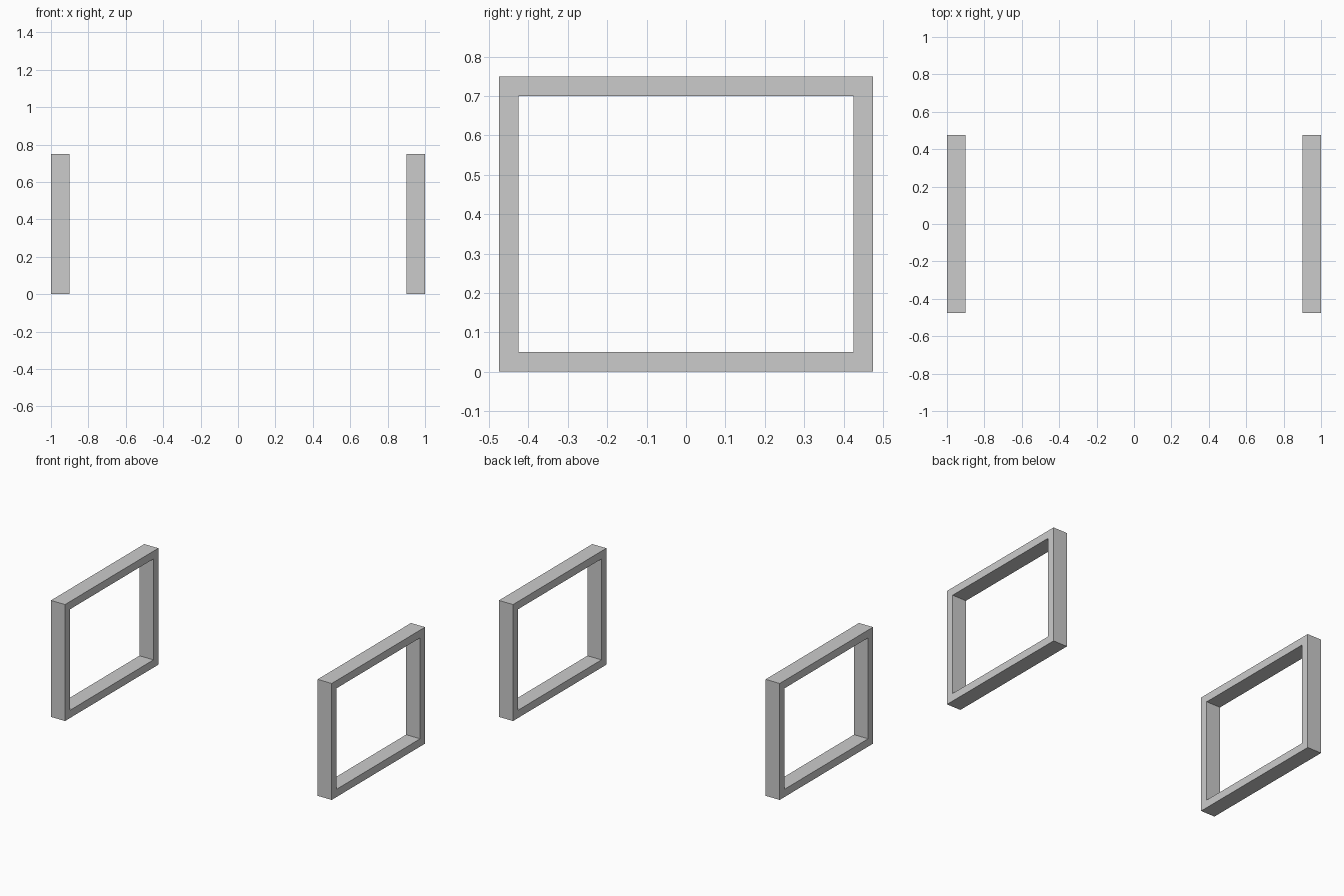
import bpy
import bmesh

if "Cube" in bpy.data.objects:
    bpy.data.objects.remove(bpy.data.objects["Cube"])

HALF_Y, HEIGHT = 0.475, 0.75   # outer frame size
BAR, DEPTH = 0.05, 0.10        # bar thickness and frame depth along x


def rectangle(bm, x, inset):
    y = HALF_Y - inset
    corners = [(-y, inset), (y, inset), (y, HEIGHT - inset), (-y, HEIGHT - inset)]
    return [bm.verts.new((x, cy, cz)) for cy, cz in corners]


def add_frame(name, x_centre):
    bm = bmesh.new()
    # Four rectangular loops around the bar's cross-section
    d = DEPTH / 2
    loops = [rectangle(bm, x, inset)
             for x, inset in ((-d, 0), (d, 0), (d, BAR), (-d, BAR))]
    # Bridge each loop to the next to close the tube
    for k in range(4):
        a, b = loops[k], loops[(k + 1) % 4]
        for i in range(4):
            j = (i + 1) % 4
            bm.faces.new((a[i], a[j], b[j], b[i]))
    bmesh.ops.recalc_face_normals(bm, faces=bm.faces)
    mesh = bpy.data.meshes.new(name)
    bm.to_mesh(mesh)
    bm.free()
    obj = bpy.data.objects.new(name, mesh)
    obj.location.x = x_centre
    bpy.context.collection.objects.link(obj)


# Matching open leg frames at each end
for name, side in (("left_leg_frame", -1), ("right_leg_frame", 1)):
    add_frame(name, side * (1 - DEPTH / 2))
